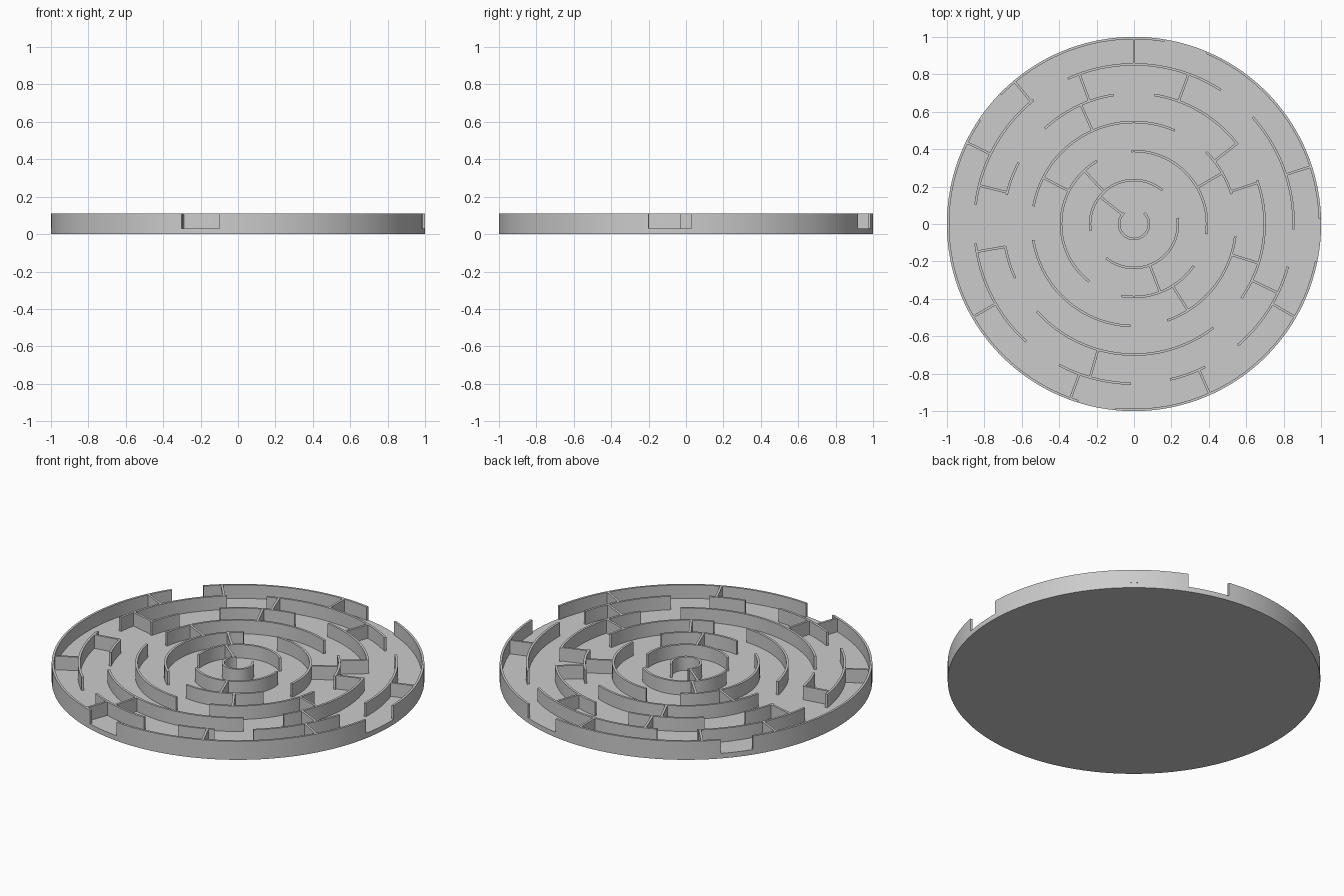
import bpy
import bmesh
from math import radians, cos, sin, ceil
from mathutils import Matrix

old = bpy.data.objects.get("Cube")
if old:
    bpy.data.objects.remove(old)

FLOOR, TOP, THICK = 0.03, 0.11, 0.013
RADII = [0.08, 0.235, 0.39, 0.545, 0.698, 0.853, 0.9935]

# Start and end angles of the wall arcs on each ring, innermost first
ARCS = [
    [(132, 407)],
    [(50, 189), (231, 368)],
    [(-8, 92), (120.5, 232), (260, 325)],
    [(17, 45), (66.5, 170), (189, 268), (289, 353)],
    [(37.5, 81), (99, 133), (152, 167), (190, 204.5), (222, 307.5), (325.5, 379.5)],
    [(-2, 42), (57, 114.5), (129, 173), (187, 227.5), (242, 269), (283, 296.5), (310.5, 344.5)],
    [(1.7, 67), (80.6, 135.8), (146, 252.5), (264.3, 348.5)],
]

# Angles of the radial walls from each ring to the next one out
SPOKES = [
    [141],
    [133, 291],
    [30, 153, 302],
    [18.5, 38, 114, 342.5],
    [70, 110, 166, 190, 254, 334.4],
    [18, 90, 130, 154, 210, 250, 294, 330],
]

grey = bpy.data.materials.new("Light grey")
grey.use_nodes = True
colour = (0.6, 0.6, 0.6, 1)
grey.diffuse_color = colour
grey.node_tree.nodes["Principled BSDF"].inputs["Base Color"].default_value = colour


def finish(bm, name):
    bmesh.ops.recalc_face_normals(bm, faces=bm.faces)
    mesh = bpy.data.meshes.new(name)
    bm.to_mesh(mesh)
    bm.free()
    mesh.materials.append(grey)
    obj = bpy.data.objects.new(name, mesh)
    bpy.context.collection.objects.link(obj)
    bpy.ops.object.select_all(action="DESELECT")
    obj.select_set(True)
    bpy.context.view_layer.objects.active = obj
    bpy.ops.object.shade_smooth_by_angle(angle=radians(30))


def add_arc(bm, radius, start, end):
    """Sweep a rectangular wall section around the centre."""
    steps = max(4, ceil((end - start) / 2))
    inner, outer = radius - THICK / 2, radius + THICK / 2
    section = [(inner, FLOOR), (outer, FLOOR), (outer, TOP), (inner, TOP)]
    loops = []
    for i in range(steps + 1):
        a = radians(start + (end - start) * i / steps)
        loops.append([bm.verts.new((r * cos(a), r * sin(a), z)) for r, z in section])
    for p, q in zip(loops, loops[1:]):
        for k in range(4):
            n = (k + 1) % 4
            bm.faces.new((p[k], p[n], q[n], q[k]))
    bm.faces.new(loops[0])
    bm.faces.new(loops[-1])


def add_spoke(bm, r1, r2, angle):
    """Straight radial wall joining two rings."""
    place = (Matrix.Rotation(radians(angle), 4, "Z")
             @ Matrix.Translation(((r1 + r2) / 2, 0, (FLOOR + TOP) / 2))
             @ Matrix.Diagonal((r2 - r1, THICK, TOP - FLOOR, 1)))
    bmesh.ops.create_cube(bm, size=1, matrix=place)


# Round floor plate
bm = bmesh.new()
bmesh.ops.create_cone(bm, cap_ends=True, segments=180, radius1=1, radius2=1, depth=FLOOR,
                      matrix=Matrix.Translation((0, 0, FLOOR / 2)))
finish(bm, "floor_plate")

# Curved walls, one object per ring
for i, (radius, arcs) in enumerate(zip(RADII, ARCS)):
    bm = bmesh.new()
    for start, end in arcs:
        add_arc(bm, radius, start, end)
    finish(bm, "outer_rim" if i == len(RADII) - 1 else f"ring_wall_{i + 1}")

# Radial walls, one object per gap between rings
for i, angles in enumerate(SPOKES):
    bm = bmesh.new()
    for angle in angles:
        add_spoke(bm, RADII[i], RADII[i + 1], angle)
    finish(bm, f"radial_walls_{i + 1}")
